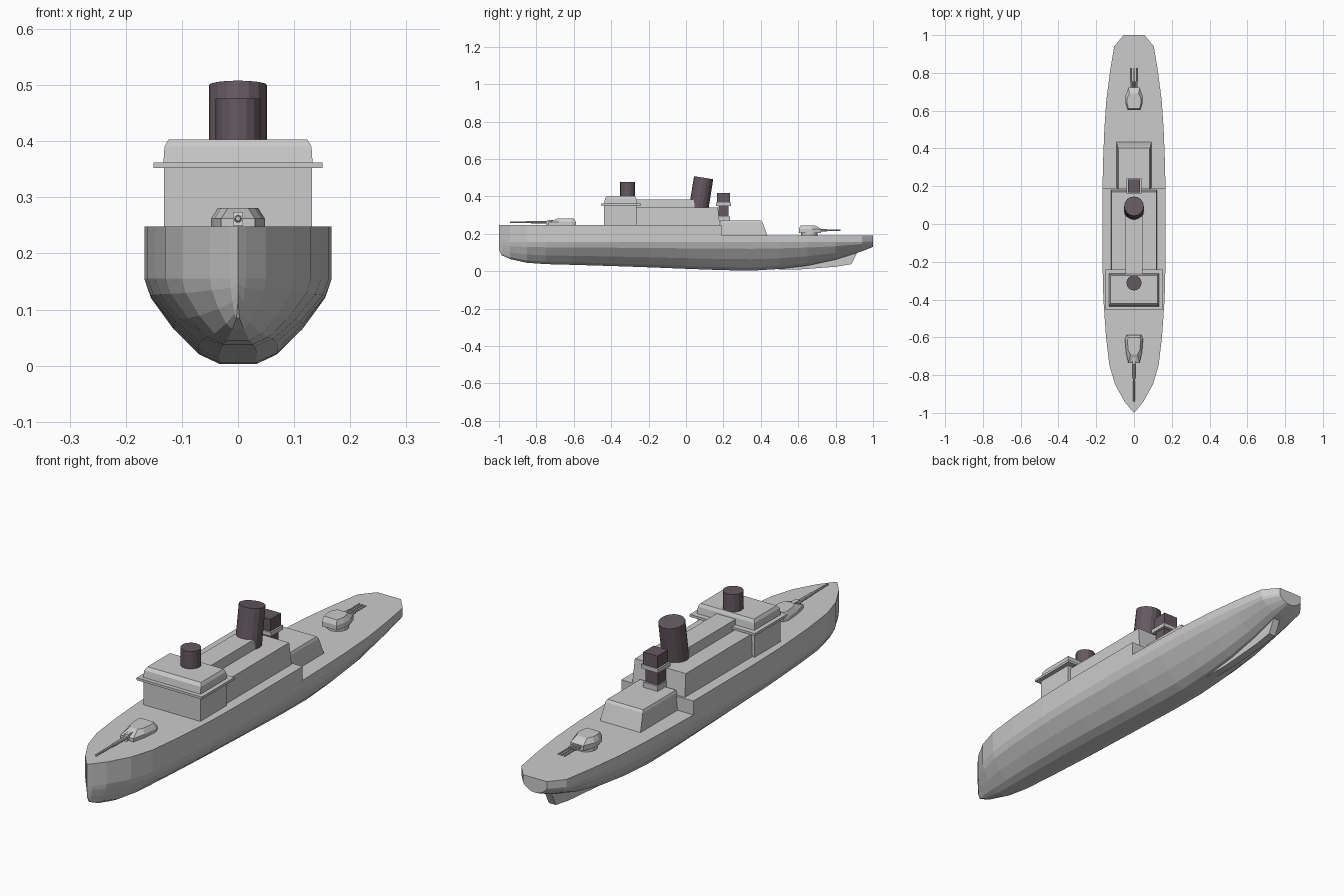
import bpy, bmesh, math
from mathutils import Matrix

if "Cube" in bpy.data.objects:
    bpy.data.objects.remove(bpy.data.objects["Cube"])

dark = bpy.data.materials.new("dark_paint")
dark.diffuse_color = (0.13, 0.10, 0.115, 1)
dark.use_nodes = True
dark.node_tree.nodes["Principled BSDF"].inputs["Base Color"].default_value = dark.diffuse_color


def finish(name, bm, mat=None):
    bmesh.ops.remove_doubles(bm, verts=bm.verts, dist=1e-5)
    bmesh.ops.dissolve_degenerate(bm, edges=bm.edges, dist=1e-5)
    bmesh.ops.recalc_face_normals(bm, faces=bm.faces)
    me = bpy.data.meshes.new(name)
    bm.to_mesh(me)
    bm.free()
    ob = bpy.data.objects.new(name, me)
    bpy.context.collection.objects.link(ob)
    if mat:
        me.materials.append(mat)
    return ob


def loft(name, rings, mat=None):
    """Skin closed rings of equal point count and cap both ends."""
    bm = bmesh.new()
    rs = [[bm.verts.new(p) for p in r] for r in rings]
    n = len(rs[0])
    for a, b in zip(rs, rs[1:]):
        for i in range(n):
            j = (i + 1) % n
            bm.faces.new((a[i], a[j], b[j], b[i]))
    bm.faces.new(rs[0])
    bm.faces.new(rs[-1])
    return finish(name, bm, mat)


def plan(half, z):
    """Mirror a half outline (x, y) into a closed ring at height z."""
    return [(x, y, z) for x, y in half] + [(-x, y, z) for x, y in reversed(half)]


def block(name, levels, mat=None):
    """Stack of rectangles: (z, half width, y front, y back)."""
    return loft(name, [plan([(w, y0), (w, y1)], z) for z, w, y0, y1 in levels], mat)


def cylinder(name, r, p, length, tilt=0, sides=16, r2=None, mat=None):
    """Cylinder starting at p, along +z rotated about x by tilt degrees."""
    bm = bmesh.new()
    m = (Matrix.Translation(p) @ Matrix.Rotation(math.radians(tilt), 4, 'X')
         @ Matrix.Translation((0, 0, length / 2)))
    bmesh.ops.create_cone(bm, cap_ends=True, segments=sides, radius1=r,
                          radius2=r2 or r, depth=length, matrix=m)
    return finish(name, bm, mat)


# Hull stations: y, half beam, deck z, shoulder z, keel z
stations = [
    (-1.0, 0.0, .248, .155, .115), (-.985, .014, .248, .155, .085),
    (-.94, .05, .248, .155, .065), (-.85, .1, .248, .155, .045),
    (-.75, .13, .248, .155, .038), (-.6, .148, .248, .155, .034),
    (-.4, .162, .248, .155, .028), (-.2, .167, .248, .155, .021),
    (.0, .167, .248, .155, .013), (.19, .167, .248, .155, .006),
    (.19, .167, .19, .155, .006), (.35, .163, .19, .155, .003),
    (.5, .157, .19, .155, .012), (.65, .147, .19, .155, .03),
    (.8, .128, .19, .155, .062), (.94, .105, .19, .157, .106),
    (1.0, .055, .19, .16, .13)]
section = [(1, 1), (.93, .77), (.69, .40), (.42, .11), (.2, 0)]
rings = []
for y, w, deck, sh, keel in stations:
    half = [(w, deck)] + [(w * a, keel + (sh - keel) * b) for a, b in section]
    rings.append([(x, y, z) for x, z in half] + [(-x, y, z) for x, z in reversed(half)])
loft("hull", rings)

# Skeg under the stern
skeg = [(.4, .012), (.6, .009), (.8, .024), (.885, .038), (.92, .11), (.6, .04)]
loft("skeg", [[(x, y, z) for y, z in skeg] for x in (-.016, .016)])

# Bridge: lower house, walkway slab, upper house
block("bridge_house", [(.24, .132, -.438, -.265), (.355, .132, -.438, -.265)])
block("bridge_walkway", [(.352, .151, -.455, -.24), (.362, .151, -.455, -.24)])
block("bridge_top", [(.36, .133, -.438, -.262), (.39, .131, -.433, -.266),
                     (.403, .124, -.422, -.273)])

# Midship houses and sloped aft house
block("midship_house", [(.24, .122, -.27, .182), (.342, .118, -.27, .17)])
block("midship_upper_house", [(.335, .046, -.27, .05), (.384, .044, -.27, .04)])
block("aft_house", [(.185, .094, .185, .437), (.26, .087, .185, .41),
                    (.27, .083, .185, .402)])

# Funnels
cylinder("main_funnel", .052, (0, .068, .335), .167, -9, 16, mat=dark)
cylinder("forward_funnel", .04, (0, -.312, .4), .076, 0, 16, mat=dark)

# Aft control tower
block("tower_base", [(.265, .034, .168, .236), (.292, .034, .168, .236)])
block("tower_lower", [(.29, .029, .175, .228), (.352, .029, .175, .228)], dark)
block("tower_platform", [(.35, .04, .161, .241), (.367, .04, .161, .241)])
block("tower_upper", [(.365, .033, .167, .236), (.418, .033, .167, .236)], dark)

# Forward turret with a single long gun
fore = [(.03, -.735), (.042, -.68), (.048, -.61), (.038, -.587)]
top = [(.018, -.69), (.03, -.67), (.036, -.615), (.03, -.6)]
loft("fore_turret", [plan(fore, .245), plan(fore, .262), plan(top, .281)])
block("fore_mantlet", [(.25, .009, -.75, -.68), (.274, .009, -.74, -.68)])
cylinder("fore_gun_sleeve", .0075, (0, -.73, .262), .1, 90, 8, .0065)
cylinder("fore_gun_barrel", .0055, (0, -.82, .262), .12, 90, 8, .0045)

# Aft turret with three guns
cylinder("aft_turret_ring", .044, (0, .66, .185), .022, 0, 16)
aft = [(.034, .603), (.046, .64), (.046, .675), (.03, .722)]
top = [(.03, .612), (.036, .64), (.036, .665), (.024, .69)]
loft("aft_turret", [plan(aft, .205), plan(aft, .226), plan(top, .245)])
for i, x in enumerate((-.014, 0, .014)):
    cylinder(f"aft_gun_sleeve_{i}", .0055, (x, .69, .219), .065, -90, 8)
    cylinder(f"aft_gun_barrel_{i}", .0035, (x, .75, .219), .075, -90, 8)
